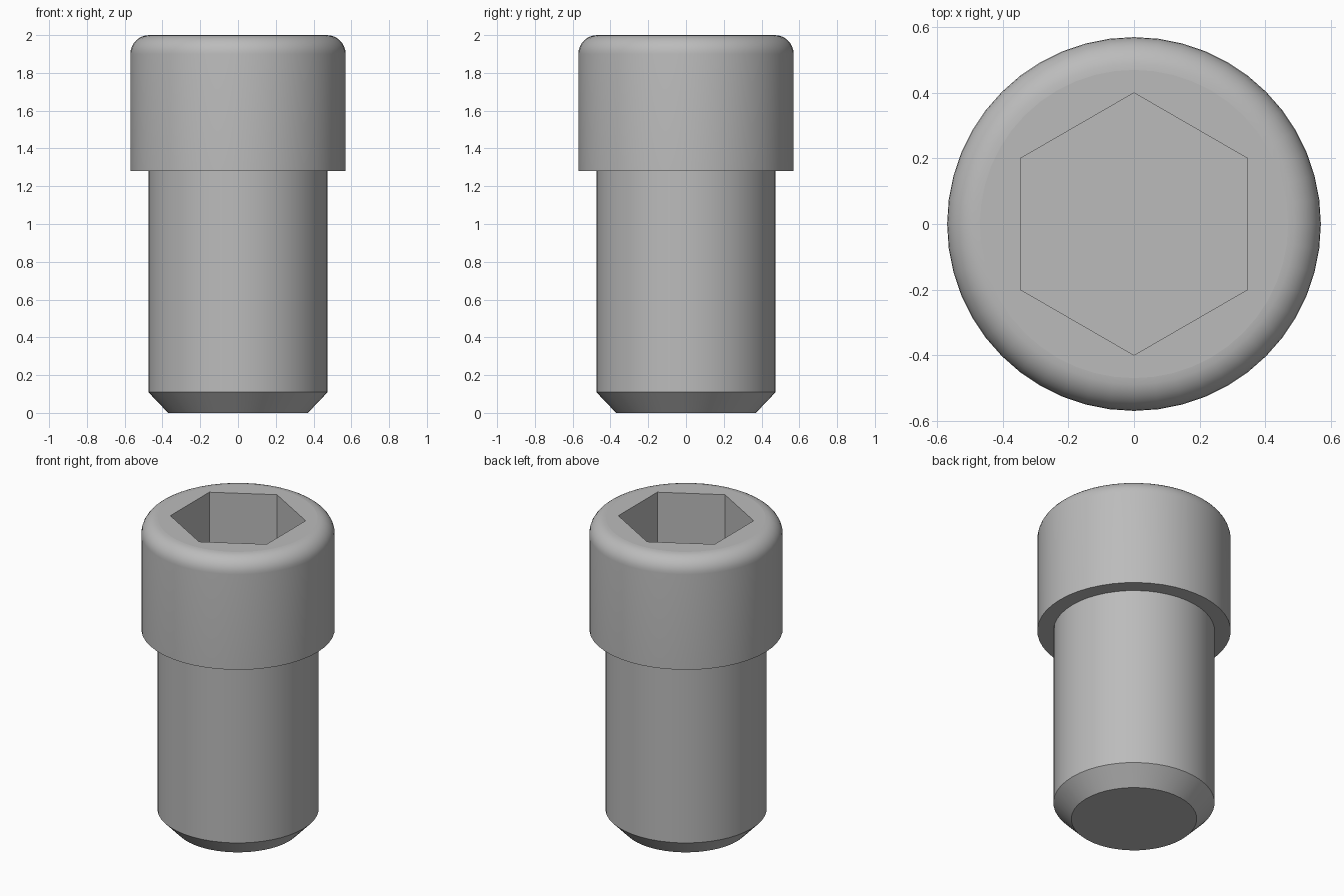
import bpy, bmesh
from math import cos, sin, pi, radians
from mathutils import Vector

SEGMENTS = 48
HEAD_R, SHANK_R, TIP_R = 0.57, 0.475, 0.37
CHAMFER_Z, HEAD_Z, TOP_Z = 0.11, 1.28, 2.0
FILLET, FILLET_STEPS = 0.1, 8
SOCKET_R, SOCKET_DEPTH = 0.4, 0.4

if "Cube" in bpy.data.objects:
    bpy.data.objects.remove(bpy.data.objects["Cube"])

steel = bpy.data.materials.new("steel grey")
steel.use_nodes = True
grey = (0.5, 0.5, 0.5, 1)
steel.diffuse_color = grey
steel.node_tree.nodes["Principled BSDF"].inputs["Base Color"].default_value = grey


def make_object(name, bm):
    bmesh.ops.recalc_face_normals(bm, faces=bm.faces)
    mesh = bpy.data.meshes.new(name)
    bm.to_mesh(mesh)
    bm.free()
    mesh.materials.append(steel)
    obj = bpy.data.objects.new(name, mesh)
    bpy.context.collection.objects.link(obj)
    return obj


def lathe(name, profile):
    """Revolve (radius, z) points around z and cap both ends."""
    bm = bmesh.new()
    verts = [bm.verts.new((r, 0, z)) for r, z in profile]
    edges = [bm.edges.new(pair) for pair in zip(verts, verts[1:])]
    bmesh.ops.spin(bm, geom=verts + edges, cent=(0, 0, 0), axis=(0, 0, 1),
                   angle=2 * pi, steps=SEGMENTS, use_merge=True)
    bmesh.ops.remove_doubles(bm, verts=bm.verts, dist=1e-5)
    bmesh.ops.holes_fill(bm, edges=[e for e in bm.edges if e.is_boundary], sides=0)
    return make_object(name, bm)


# Chamfered shank and round-shouldered head, turned as one solid
fillet = [(HEAD_R - FILLET + FILLET * cos(a), TOP_Z - FILLET + FILLET * sin(a))
          for a in (i * pi / 2 / FILLET_STEPS for i in range(FILLET_STEPS + 1))]
screw = lathe("socket_head_screw", [
    (TIP_R, 0), (SHANK_R, CHAMFER_Z), (SHANK_R, HEAD_Z), (HEAD_R, HEAD_Z)] + fillet)

# Hexagonal socket, points towards front and back
bm = bmesh.new()
hexagon = bm.faces.new([
    bm.verts.new((SOCKET_R * sin(i * pi / 3), SOCKET_R * cos(i * pi / 3), TOP_Z - SOCKET_DEPTH))
    for i in range(6)])
raised = bmesh.ops.extrude_face_region(bm, geom=[hexagon], use_keep_orig=True)["geom"]
bmesh.ops.translate(bm, vec=Vector((0, 0, SOCKET_DEPTH + 0.1)),
                    verts=[v for v in raised if isinstance(v, bmesh.types.BMVert)])
cutter = make_object("hex_socket_cutter", bm)

bpy.ops.object.select_all(action="DESELECT")
screw.select_set(True)
bpy.context.view_layer.objects.active = screw
cut = screw.modifiers.new("hex socket", "BOOLEAN")
cut.operation = "DIFFERENCE"
cut.solver = "EXACT"
cut.object = cutter
bpy.ops.object.modifier_apply(modifier=cut.name)
bpy.data.objects.remove(cutter)

# Smooth turned surfaces, flat end faces
bpy.ops.object.shade_smooth_by_angle(angle=radians(30))
for face in screw.data.polygons:
    if abs(face.normal.z) > 0.999:
        face.use_smooth = False
